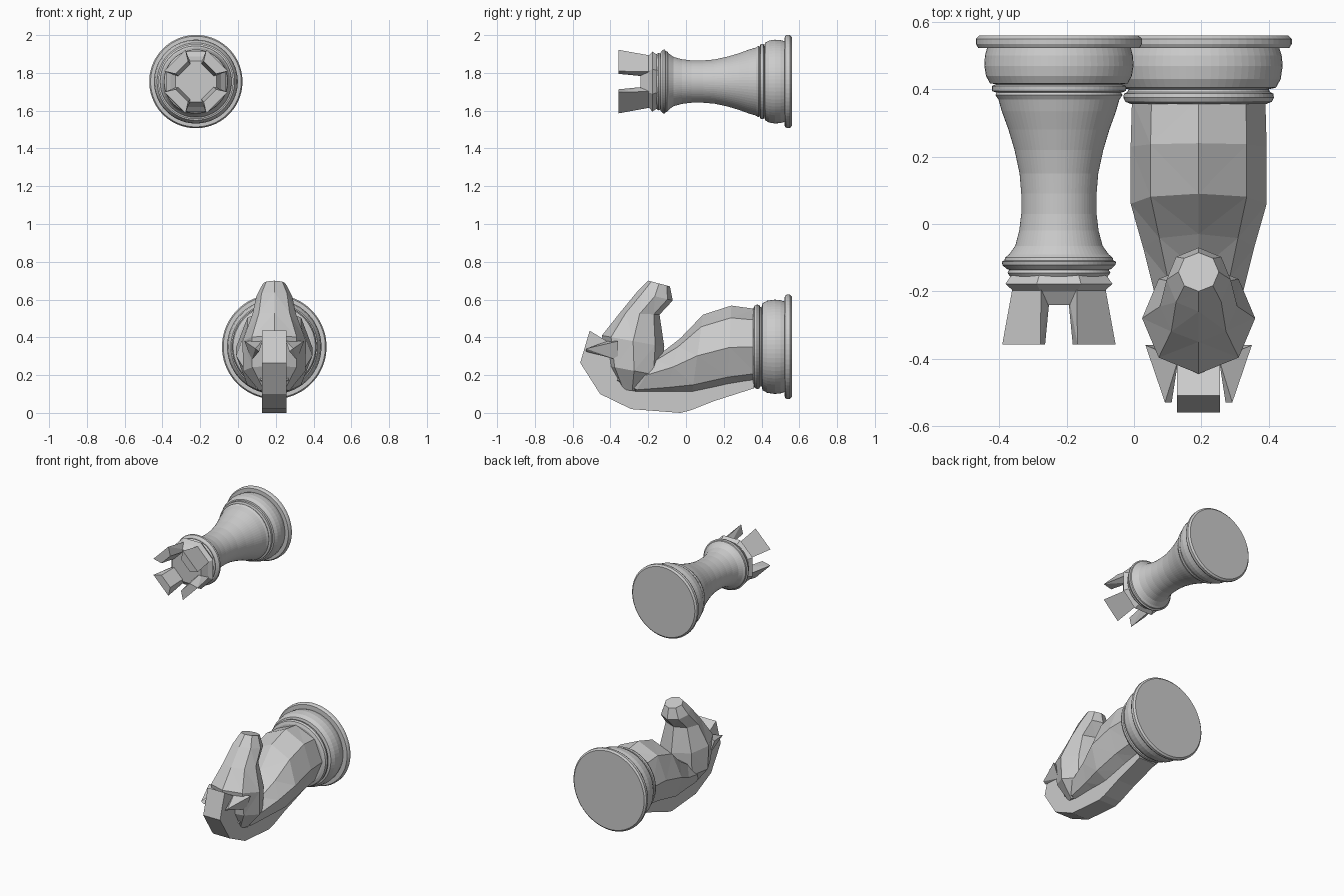
import bpy, bmesh, math
from mathutils import Vector

if "Cube" in bpy.data.objects:
    bpy.data.objects.remove(bpy.data.objects["Cube"])

ROOK_X, ROOK_Z = -0.223, 1.754
KNIGHT_X, KNIGHT_Z = 0.192, 0.35


def finish(bm, name):
    bmesh.ops.recalc_face_normals(bm, faces=bm.faces)
    mesh = bpy.data.meshes.new(name)
    bm.to_mesh(mesh)
    bm.free()
    obj = bpy.data.objects.new(name, mesh)
    bpy.context.collection.objects.link(obj)
    return obj


def skin(bm, rings):
    """Join vertex rings with faces and cap both ends."""
    n = len(rings[0])
    for a, b in zip(rings, rings[1:]):
        for i in range(n):
            j = (i + 1) % n
            bm.faces.new((a[i], a[j], b[j], b[i]))
    bm.faces.new(rings[0])
    bm.faces.new(rings[-1])


def lathe(name, cx, cz, profile, sides):
    """Turn (radius, y) points around an axis along y."""
    bm = bmesh.new()
    rings = []
    for r, y in profile:
        angles = [2 * math.pi * (i + 0.5) / sides for i in range(sides)]
        rings.append([bm.verts.new((cx + r * math.cos(a), y, cz + r * math.sin(a))) for a in angles])
    skin(bm, rings)
    return finish(bm, name)


def loft(name, cx, sections):
    """Faceted octagon loft; section = (y, z) one side, (y, z) other side, half width."""
    bm = bmesh.new()
    rings = []
    for p, q, w in sections:
        p, q = Vector((0, *p)), Vector((0, *q))
        mid, half = (p + q) / 2, (p - q) / 2
        ring = []
        for i in range(8):
            a = math.pi * i / 4
            co = mid + half * math.cos(a) + Vector((cx + w * math.sin(a), 0, 0))
            ring.append(bm.verts.new(co))
        rings.append(ring)
    skin(bm, rings)
    bmesh.ops.triangulate(bm, faces=bm.faces)
    return finish(bm, name)


def hull(name, points):
    bm = bmesh.new()
    for p in points:
        bm.verts.new(p)
    bmesh.ops.convex_hull(bm, input=bm.verts)
    return finish(bm, name)


# Rook: turned base and stem
lathe("rook_body", ROOK_X, ROOK_Z, [
    (0.236, 0.56), (0.247, 0.55), (0.247, 0.535), (0.24, 0.523), (0.214, 0.522),
    (0.22, 0.50), (0.222, 0.47), (0.217, 0.44), (0.205, 0.418), (0.188, 0.415),
    (0.199, 0.41), (0.199, 0.395), (0.185, 0.39), (0.189, 0.383), (0.18, 0.37),
    (0.17, 0.335), (0.15, 0.28), (0.132, 0.22), (0.117, 0.15), (0.112, 0.09),
    (0.112, 0.03), (0.118, -0.02), (0.13, -0.065), (0.148, -0.09), (0.16, -0.10),
    (0.162, -0.108), (0.17, -0.112), (0.168, -0.122), (0.155, -0.134),
    (0.148, -0.136), (0.153, -0.145), (0.145, -0.156)], 64)

# Rook: faceted collar with flat floor
lathe("rook_collar", ROOK_X, ROOK_Z, [
    (0.13, -0.145), (0.155, -0.155), (0.172, -0.178), (0.145, -0.20), (0.118, -0.24)], 8)

# Rook: four flared battlements on the diagonals
for k in range(4):
    a = math.pi / 4 + k * math.pi / 2
    out = Vector((math.cos(a), 0, math.sin(a)))
    side = Vector((-math.sin(a), 0, math.cos(a)))
    origin = Vector((ROOK_X, 0, ROOK_Z))
    pts = []
    for radial, u, y in ((0.08, 0.045, -0.19), (0.135, 0.06, -0.19),
                         (0.105, 0.047, -0.358), (0.158, 0.08, -0.358)):
        for s in (-1, 1):
            pts.append(origin + out * radial + side * (s * u) + Vector((0, y, 0)))
    hull(f"rook_battlement_{k + 1}", pts)

# Knight: turned base
lathe("knight_base", KNIGHT_X, KNIGHT_Z, [
    (0.266, 0.56), (0.277, 0.55), (0.277, 0.535), (0.27, 0.523), (0.24, 0.522),
    (0.247, 0.50), (0.25, 0.47), (0.244, 0.43), (0.23, 0.405), (0.208, 0.40),
    (0.212, 0.392), (0.222, 0.387), (0.224, 0.375), (0.218, 0.363), (0.2, 0.356)], 64)

# Knight: chest and neck
loft("horse_neck", KNIGHT_X, [
    ((0.37, 0.55), (0.37, 0.15), 0.198),
    ((0.24, 0.568), (0.22, 0.125), 0.202),
    ((0.09, 0.52), (0.03, 0.085), 0.202),
    ((-0.03, 0.395), (-0.11, 0.09), 0.165),
    ((-0.14, 0.31), (-0.28, 0.09), 0.13),
    ((-0.28, 0.32), (-0.38, 0.15), 0.10)])

# Knight: head, from poll to muzzle
loft("horse_head", KNIGHT_X, [
    ((-0.35, 0.125), (-0.22, 0.11), 0.08),
    ((-0.42, 0.25), (-0.13, 0.195), 0.165),
    ((-0.445, 0.41), (-0.115, 0.35), 0.168),
    ((-0.35, 0.53), (-0.14, 0.52), 0.115),
    ((-0.26, 0.64), (-0.07, 0.595), 0.095),
    ((-0.20, 0.70), (-0.085, 0.67), 0.06)])

# Knight: mane strip along the back of head and neck
outline = [(-0.42, 0.38), (-0.51, 0.435), (-0.56, 0.265), (-0.455, 0.10), (-0.29, 0.02),
           (-0.03, 0.0), (0.02, 0.012), (0.15, 0.063), (0.36, 0.13),
           (0.36, 0.20), (0.0, 0.15), (-0.30, 0.15), (-0.38, 0.27)]
bm = bmesh.new()
skin(bm, [[bm.verts.new((KNIGHT_X + s * 0.064, y, z)) for y, z in outline] for s in (-1, 1)])
finish(bm, "horse_mane")

# Knight: mirrored pointed ears
for s, label in ((-1, "left"), (1, "right")):
    hull(f"horse_ear_{label}", [
        (KNIGHT_X + s * x, y, z) for x, y, z in (
            (0.158, -0.36, 0.38), (0.06, -0.40, 0.385), (0.12, -0.36, 0.28),
            (0.10, -0.53, 0.34), (0.08, -0.53, 0.325))])
